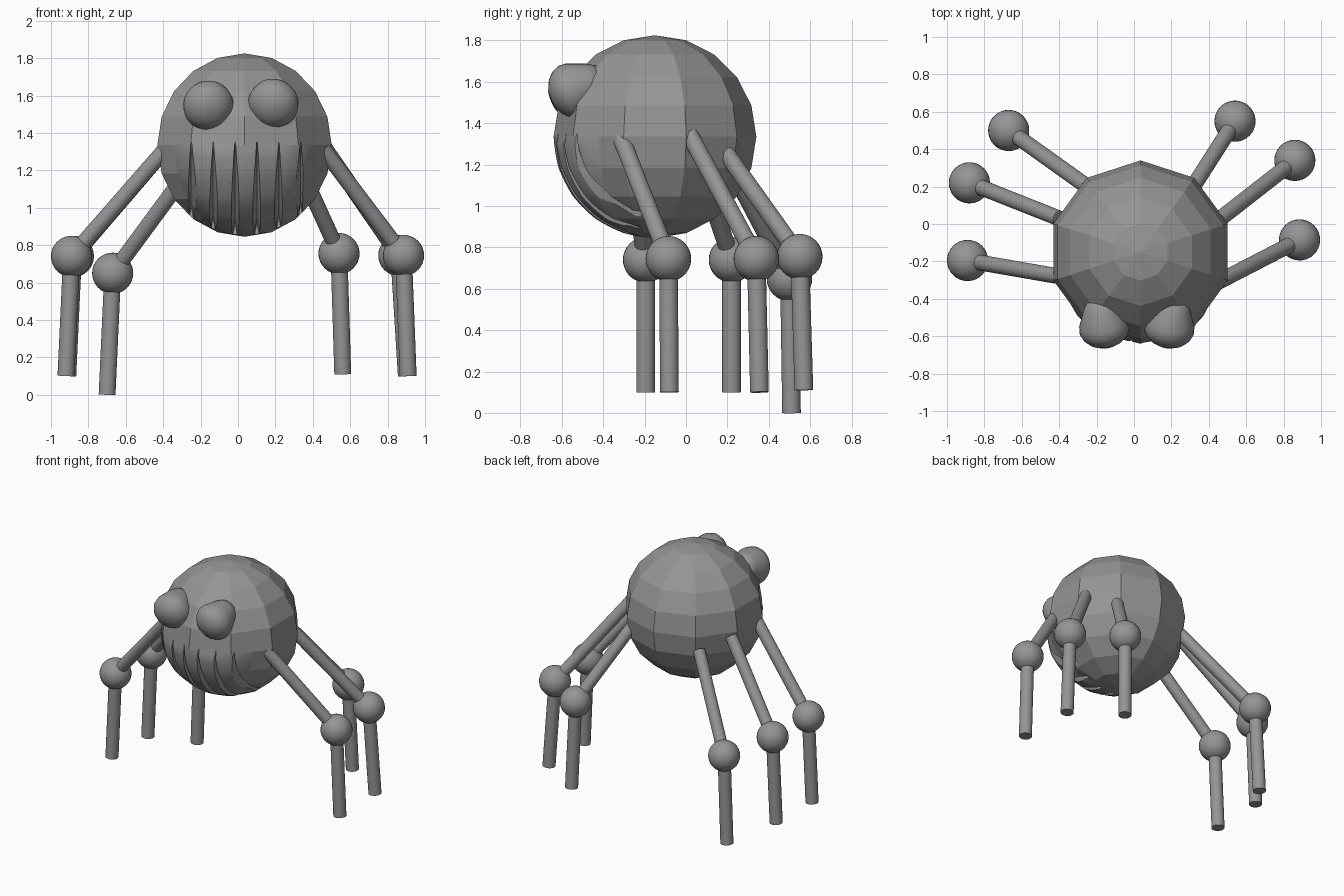
import bpy, bmesh, math
from mathutils import Vector

if "Cube" in bpy.data.objects:
    bpy.data.objects.remove(bpy.data.objects["Cube"])

grey = bpy.data.materials.new("plain_grey")
grey.use_nodes = True
COLOUR = (0.3, 0.3, 0.3, 1)
grey.diffuse_color = COLOUR
grey.node_tree.nodes["Principled BSDF"].inputs["Base Color"].default_value = COLOUR

CENTRE = Vector((0.035, -0.15, 1.335))
R = 0.49


def finish(name, bm, smooth=True):
    bmesh.ops.recalc_face_normals(bm, faces=bm.faces)
    for f in bm.faces:
        f.smooth = f.smooth or smooth
    mesh = bpy.data.meshes.new(name)
    bm.to_mesh(mesh)
    bm.free()
    mesh.materials.append(grey)
    ob = bpy.data.objects.new(name, mesh)
    bpy.context.collection.objects.link(ob)
    return ob


def sharpen(ob, angle=40):
    bpy.ops.object.select_all(action='DESELECT')
    ob.select_set(True)
    bpy.context.view_layer.objects.active = ob
    bpy.ops.object.shade_smooth_by_angle(angle=math.radians(angle))


def rod(name, a, b, radius):
    a, b = Vector(a), Vector(b)
    bm = bmesh.new()
    bmesh.ops.create_cone(bm, cap_ends=True, segments=32, radius1=radius,
                          radius2=radius, depth=(b - a).length)
    bm.transform((b - a).to_track_quat('Z', 'Y').to_matrix().to_4x4())
    bmesh.ops.translate(bm, verts=bm.verts, vec=(a + b) / 2)
    sharpen(finish(name, bm))


def ball(name, pos, radius):
    bm = bmesh.new()
    bmesh.ops.create_uvsphere(bm, u_segments=32, v_segments=16, radius=radius)
    bmesh.ops.translate(bm, verts=bm.verts, vec=pos)
    finish(name, bm)


# Faceted body, with a finer rounded jaw at the lower front
bm = bmesh.new()
bmesh.ops.create_uvsphere(bm, u_segments=10, v_segments=10, radius=R)


def in_jaw(face):
    c = face.calc_center_median()
    return c.z < 0 and c.y < -abs(c.x) * 0.7


edges = {e for f in bm.faces if in_jaw(f) for e in f.edges}
bmesh.ops.subdivide_edges(bm, edges=list(edges), cuts=3, use_grid_fill=True)
for f in bm.faces:
    f.smooth = in_jaw(f)
for v in bm.verts:
    if all(f.smooth for f in v.link_faces):
        v.co = v.co.lerp(v.co.normalized() * R, 0.6)
bmesh.ops.translate(bm, verts=bm.verts, vec=CENTRE)
body = finish("body", bm, smooth=False)

# Tapered slits between the teeth, cut along the jaw
STEPS = 14
bm = bmesh.new()
for i in range(6):
    dx = -0.285 + 0.117 * i
    ring_r = math.sqrt(R * R - dx * dx)
    rows = []
    for k in range(STEPS + 1):
        t = k / STEPS
        a = math.radians(-2 + 82 * t)
        half = 0.002 + 0.024 * math.sin(math.pi * min(1, t * 0.85))
        row = []
        for off, r in ((0, ring_r - 0.065), (half * 1.3, ring_r + 0.03),
                       (-half * 1.3, ring_r + 0.03)):
            p = CENTRE + Vector((dx + off, -r * math.cos(a), -r * math.sin(a)))
            row.append(bm.verts.new(p))
        rows.append(row)
    for p, q in zip(rows, rows[1:]):
        for j in range(3):
            n = (j + 1) % 3
            bm.faces.new((p[j], p[n], q[n], q[j]))
    bm.faces.new(rows[0])
    bm.faces.new(rows[-1])
slits = finish("tooth_slit_cutter", bm, smooth=False)
slits.hide_render = True
slits.hide_set(True)
cut = body.modifiers.new("teeth", 'BOOLEAN')
cut.operation = 'DIFFERENCE'
cut.solver = 'EXACT'
cut.object = slits
bpy.context.view_layer.objects.active = body
bpy.ops.object.modifier_apply(modifier="teeth")
bpy.data.objects.remove(slits)

# Bulging eyes, turned from a blunt egg profile
PROFILE = [(0, 0.01), (0.05, 0.015), (0.09, 0.035), (0.12, 0.065), (0.135, 0.1),
           (0.132, 0.14), (0.115, 0.18), (0.095, 0.23), (0.07, 0.27), (0, 0.29)]
for side, x, z in (("right", -0.142, 1.505), ("left", 0.172, 1.515)):
    bm = bmesh.new()
    pts = [bm.verts.new((r, 0, h)) for r, h in PROFILE]
    outline = [bm.edges.new(pair) for pair in zip(pts, pts[1:])]
    bmesh.ops.spin(bm, geom=pts + outline, cent=(0, 0, 0), axis=(0, 0, 1),
                   angle=math.tau, steps=28)
    bmesh.ops.remove_doubles(bm, verts=bm.verts, dist=0.0005)
    outward = -0.04 if x < 0 else 0.04
    axis = Vector((outward, 0.25, 0.1))
    bm.transform(axis.to_track_quat('Z', 'Y').to_matrix().to_4x4())
    bmesh.ops.translate(bm, verts=bm.verts, vec=(x, -0.66, z))
    finish(side + "_eye", bm)

# Six legs: hip on the body, knee ball, foot on the ground
LEGS = {
    "left_front": ((0.45, -0.31, 1.32), (0.885, -0.085, 0.745), (0.91, -0.08, 0.1)),
    "left_middle": ((0.45, 0.02, 1.34), (0.86, 0.34, 0.745), (0.9, 0.355, 0.1)),
    "left_rear": ((0.31, 0.19, 1.26), (0.54, 0.55, 0.755), (0.56, 0.57, 0.11)),
    "right_front": ((-0.4, -0.28, 1.3), (-0.89, -0.195, 0.74), (-0.92, -0.195, 0.1)),
    "right_middle": ((-0.4, 0.03, 1.3), (-0.88, 0.22, 0.74), (-0.91, 0.22, 0.1)),
    "right_rear": ((-0.25, 0.2, 1.22), (-0.67, 0.5, 0.65), (-0.7, 0.51, 0)),
}
for name, (hip, knee, foot) in LEGS.items():
    rod(name + "_upper_leg", hip, knee, 0.042)
    ball(name + "_knee", knee, 0.11)
    rod(name + "_lower_leg", knee, foot, 0.045)
